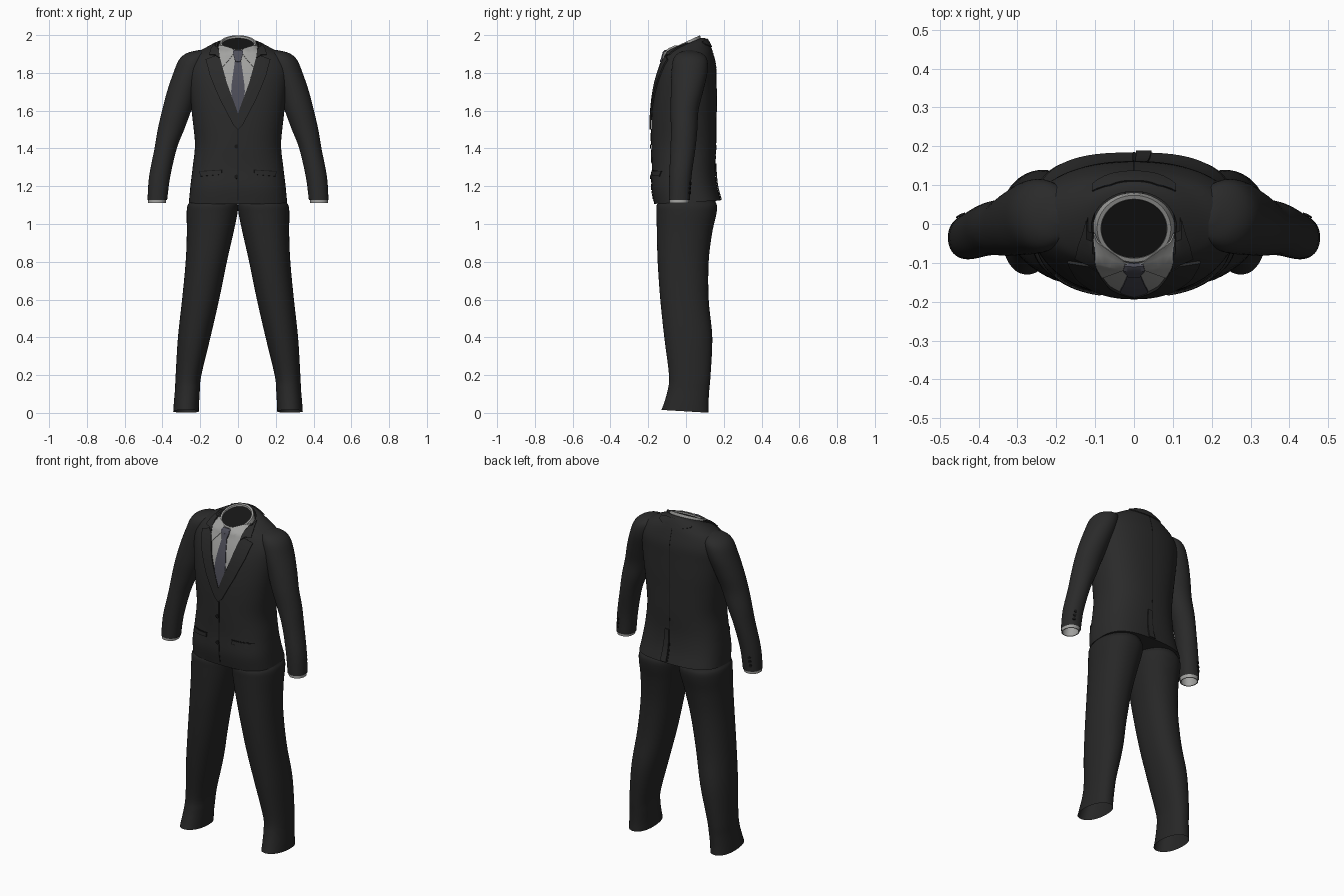
import bpy, bmesh, math
from mathutils import Vector
from mathutils.bvhtree import BVHTree

if "Cube" in bpy.data.objects:
    bpy.data.objects.remove(bpy.data.objects["Cube"])


def material(name, r, g, b):
    m = bpy.data.materials.new(name)
    m.diffuse_color = (r, g, b, 1)
    m.use_nodes = True
    m.node_tree.nodes["Principled BSDF"].inputs["Base Color"].default_value = m.diffuse_color
    return m


JACKET = material("charcoal jacket", 0.023, 0.023, 0.023)
TROUSER = material("charcoal trousers", 0.020, 0.020, 0.020)
SEAM = material("black seams and buttons", 0.008, 0.008, 0.008)
SHIRT = material("pale grey shirt", 0.36, 0.36, 0.35)
TIE = material("slate tie", 0.075, 0.075, 0.098)


def finish(bm, name, mat, mirror):
    me = bpy.data.meshes.new(name)
    bm.to_mesh(me)
    bm.free()
    ob = bpy.data.objects.new(name, me)
    bpy.context.collection.objects.link(ob)
    me.materials.append(mat)
    if mirror:
        mod = ob.modifiers.new("mirror", 'MIRROR')
        mod.merge_threshold = 0.0005
    return ob


def spline(rings, steps):
    """Catmull-Rom through the ring parameters."""
    out = []
    for i in range(len(rings) - 1):
        p0, p1 = rings[max(i - 1, 0)], rings[i]
        p2, p3 = rings[i + 1], rings[min(i + 2, len(rings) - 1)]
        for s in range(steps):
            t = s / steps
            out.append([0.5 * (2 * b + (c - a) * t + (2 * a - 5 * b + 4 * c - d) * t * t
                               + (3 * b - a - 3 * c + d) * t ** 3)
                        for a, b, c, d in zip(p0, p1, p2, p3)])
    return out + [list(rings[-1])]


def loft(name, rings, mat, mirror=False, caps=(False, False), steps=5, n=56):
    """Tube through rings of (z, cx, rx, cy, ry, tilt, squareness)."""
    bm = bmesh.new()
    loops = []
    for z, cx, rx, cy, ry, tilt, e in (spline(rings, steps) if steps > 1 else rings):
        loop = []
        for k in range(n):
            a = 2 * math.pi * k / n
            c, s = math.cos(a), math.sin(a)
            x = rx * math.copysign(abs(c) ** (2 / e), c)
            y = cy + ry * math.copysign(abs(s) ** (2 / e), s)
            loop.append(bm.verts.new((cx + x, y, z + tilt * y)))
        loops.append(loop)
    for a, b in zip(loops, loops[1:]):
        for k in range(n):
            bm.faces.new((a[k], a[(k + 1) % n], b[(k + 1) % n], b[k]))
    if caps[0]:
        bm.faces.new(loops[0][::-1])
    if caps[1]:
        bm.faces.new(loops[-1])
    return finish(bm, name, mat, mirror)


def surface(*obs):
    verts, polys = [], []
    for o in obs:
        k = len(verts)
        verts += [v.co.copy() for v in o.data.vertices]
        polys += [[k + i for i in p.vertices] for p in o.data.polygons]
    return BVHTree.FromPolygons(verts, polys)


def plate(name, outline, target, lift, thick, mat, mirror=True, back=False):
    """Thin cloth piece: an x-z outline laid onto the target surface."""
    side = 1 if back else -1
    bm = bmesh.new()
    bm.faces.new([bm.verts.new((x, 0, z)) for x, z in outline])
    bmesh.ops.triangulate(bm, faces=bm.faces[:])
    for axis in (0, 2):
        vals = [v.co[axis] for v in bm.verts]
        step = 0.015
        for i in range(math.ceil(min(vals) / step), math.floor(max(vals) / step) + 1):
            co, no = Vector(), Vector()
            co[axis], no[axis] = i * step, 1
            bmesh.ops.bisect_plane(bm, geom=bm.verts[:] + bm.edges[:] + bm.faces[:],
                                   plane_co=co, plane_no=no, dist=1e-5)
    ext = bmesh.ops.extrude_face_region(bm, geom=bm.faces[:], use_keep_orig=True)
    for g in ext["geom"]:
        if isinstance(g, bmesh.types.BMVert):
            g.co.y = 1
    for v in bm.verts:
        h = lift + (thick if v.co.y > 0.5 else 0)
        hit, no, _, _ = target.ray_cast(Vector((v.co.x, side, v.co.z)), Vector((0, -side, 0)))
        if hit is None:
            hit, no, _, _ = target.find_nearest(Vector((v.co.x, side * 0.1, v.co.z)))
        if no.y * side < 0:
            no = -no
        v.co = hit + no * h
    bmesh.ops.recalc_face_normals(bm, faces=bm.faces[:])
    return finish(bm, name, mat, mirror)


def disc(x, z, r):
    return [(x + r * math.cos(k * math.pi / 6), z + r * math.sin(k * math.pi / 6)) for k in range(12)]


# Jacket body, hem to neckline
body = loft("jacket_body", [
    (1.115, 0, .260, .008, .176, .05, 2.8),
    (1.20, 0, .252, -.010, .173, .03, 2.7),
    (1.30, 0, .240, -.013, .168, 0, 2.5),
    (1.42, 0, .228, -.012, .172, 0, 2.4),
    (1.55, 0, .240, -.011, .172, 0, 2.4),
    (1.65, 0, .252, -.007, .169, 0, 2.4),
    (1.75, 0, .265, .000, .161, 0, 2.3),
    (1.83, 0, .270, .010, .149, .03, 2.2),
    (1.89, 0, .240, .012, .131, .10, 2.1),
    (1.925, 0, .180, .006, .120, .20, 2),
    (1.945, 0, .135, .000, .107, .33, 2),
    (1.952, 0, .110, -.010, .094, .40, 2)], JACKET, caps=(True, False), n=72)

# Sleeves, cuff to shoulder
sleeve = loft("sleeve", [
    (1.128, .427, .052, -.035, .056, 0, 2.2),
    (1.25, .415, .056, -.030, .059, 0, 2.1),
    (1.40, .383, .059, -.016, .066, 0, 2),
    (1.50, .355, .070, -.010, .070, 0, 2),
    (1.60, .325, .077, -.008, .074, 0, 2),
    (1.70, .295, .081, .005, .085, 0, 2),
    (1.80, .260, .082, .018, .095, 0, 2),
    (1.87, .235, .077, .022, .090, 0, 2),
    (1.905, .212, .058, .020, .062, 0, 2),
    (1.920, .195, .015, .018, .015, 0, 2)], JACKET, mirror=True, caps=(False, True), n=40)

# Shirt cuffs, folded inside the sleeves
loft("shirt_cuff", [
    (1.17, .425, .048, -.035, .052, 0, 2.2),
    (1.112, .429, .047, -.036, .051, 0, 2.2),
    (1.112, .429, .042, -.036, .046, 0, 2.2),
    (1.20, .421, .042, -.034, .046, 0, 2.2)], SHIRT, mirror=True, steps=1, n=40)

# Trouser legs, hem to hip
loft("trouser_leg", [
    (.008, .275, .068, -.005, .125, -.06, 2.2),
    (.05, .273, .067, .001, .118, 0, 2.2),
    (.12, .268, .066, .013, .110, 0, 2.2),
    (.20, .262, .068, .020, .110, 0, 2.2),
    (.40, .232, .086, .012, .127, 0, 2.2),
    (.60, .198, .098, -.008, .128, 0, 2.2),
    (.80, .168, .109, -.015, .135, 0, 2.2),
    (.95, .148, .123, -.008, .146, 0, 2.2),
    (1.05, .138, .134, .002, .158, 0, 2.2),
    (1.095, .134, .134, .004, .160, 0, 2.2),
    (1.125, .130, .124, .004, .150, 0, 2),
    (1.20, .120, .118, 0, .140, 0, 2)], TROUSER, mirror=True, caps=(False, True))

# Shirt neckband and dark inner lining
band = loft("shirt_neckband", [
    (1.930, 0, .106, -.012, .093, .42, 2),
    (1.950, 0, .101, -.012, .090, .45, 2),
    (1.965, 0, .095, -.012, .086, .46, 2),
    (1.965, 0, .085, -.012, .076, .46, 2),
    (1.955, 0, .084, -.012, .075, .46, 2)], SHIRT, steps=1)
loft("neck_lining", [
    (1.955, 0, .084, -.012, .075, .46, 2),
    (1.90, 0, .084, -.010, .075, .30, 2),
    (1.86, 0, .080, -.005, .072, .10, 2)], SEAM, caps=(True, False), steps=2)

front = surface(body, band)
coat = surface(body)
arm = surface(sleeve)

# Shirt front, collar points and tie
plate("shirt_front", [(0, 1.56), (.065, 1.74), (.098, 1.86), (.100, 1.93), (.05, 1.915), (0, 1.905)],
      front, .001, .002, SHIRT)
plate("shirt_collar_point", [(.012, 1.917), (.045, 1.87), (.082, 1.828), (.100, 1.90), (.098, 1.945), (.05, 1.93)],
      front, .003, .004, SHIRT)
plate("tie_blade", [(0, 1.57), (.022, 1.60), (.036, 1.70), (.032, 1.75), (.015, 1.87), (0, 1.87)],
      front, .003, .004, TIE)
plate("tie_knot", [(0, 1.855), (.015, 1.858), (.027, 1.905), (.022, 1.917), (0, 1.919)],
      front, .003, .0095, TIE)

# Lapels and jacket collar
plate("lapel", [(0, 1.585), (0, 1.50), (.025, 1.525), (.095, 1.66), (.145, 1.78), (.168, 1.868),
                (.115, 1.888), (.092, 1.868), (.060, 1.75)], coat, .002, .008, JACKET)
plate("jacket_collar_front", [(.094, 1.872), (.116, 1.892), (.150, 1.893), (.142, 1.92), (.122, 1.952), (.104, 1.95)],
      coat, .002, .007, JACKET)
plate("jacket_collar_back", [(0, 1.935), (.06, 1.938), (.105, 1.948), (.105, 1.962), (.06, 1.975), (0, 1.979)],
      coat, .001, .005, JACKET, back=True)

# Front closing, buttons and pockets
plate("front_edge", [(-.003, 1.125), (.003, 1.125), (.003, 1.50), (-.003, 1.50)], coat, .0005, .002, SEAM, False)
for i, z in enumerate((1.25, 1.41)):
    plate(f"front_button_{i + 1}", disc(-.008, z, .011), coat, .001, .006, SEAM, False)
plate("pocket_flap", [(.085, 1.262), (.195, 1.252), (.200, 1.276), (.085, 1.284)], coat, .001, .006, JACKET)
plate("pocket_slit", [(.082, 1.284), (.202, 1.276), (.202, 1.280), (.082, 1.288)], coat, .001, .003, SEAM)

# Back seam and vent
plate("back_seam", [(-.0015, 1.33), (.0015, 1.33), (.0015, 1.93), (-.0015, 1.93)], coat, .0003, .001, SEAM, False, True)
plate("back_vent", [(-.004, 1.13), (.005, 1.13), (.003, 1.32), (-.002, 1.32)], coat, .0005, .002, SEAM, False, True)
plate("vent_flap", [(.005, 1.128), (.045, 1.128), (.03, 1.32), (.003, 1.32)], coat, .001, .006, JACKET, False, True)

# Sleeve buttons
for i in range(3):
    plate(f"sleeve_button_{i + 1}", disc(.448 - .003 * i, 1.165 + .025 * i, .008), arm, .0005, .005, SEAM, True, True)

# Smooth cloth with sharp cut edges
for ob in bpy.context.collection.objects:
    ob.select_set(True)
    bpy.context.view_layer.objects.active = ob
bpy.ops.object.shade_smooth_by_angle(angle=math.radians(40))
